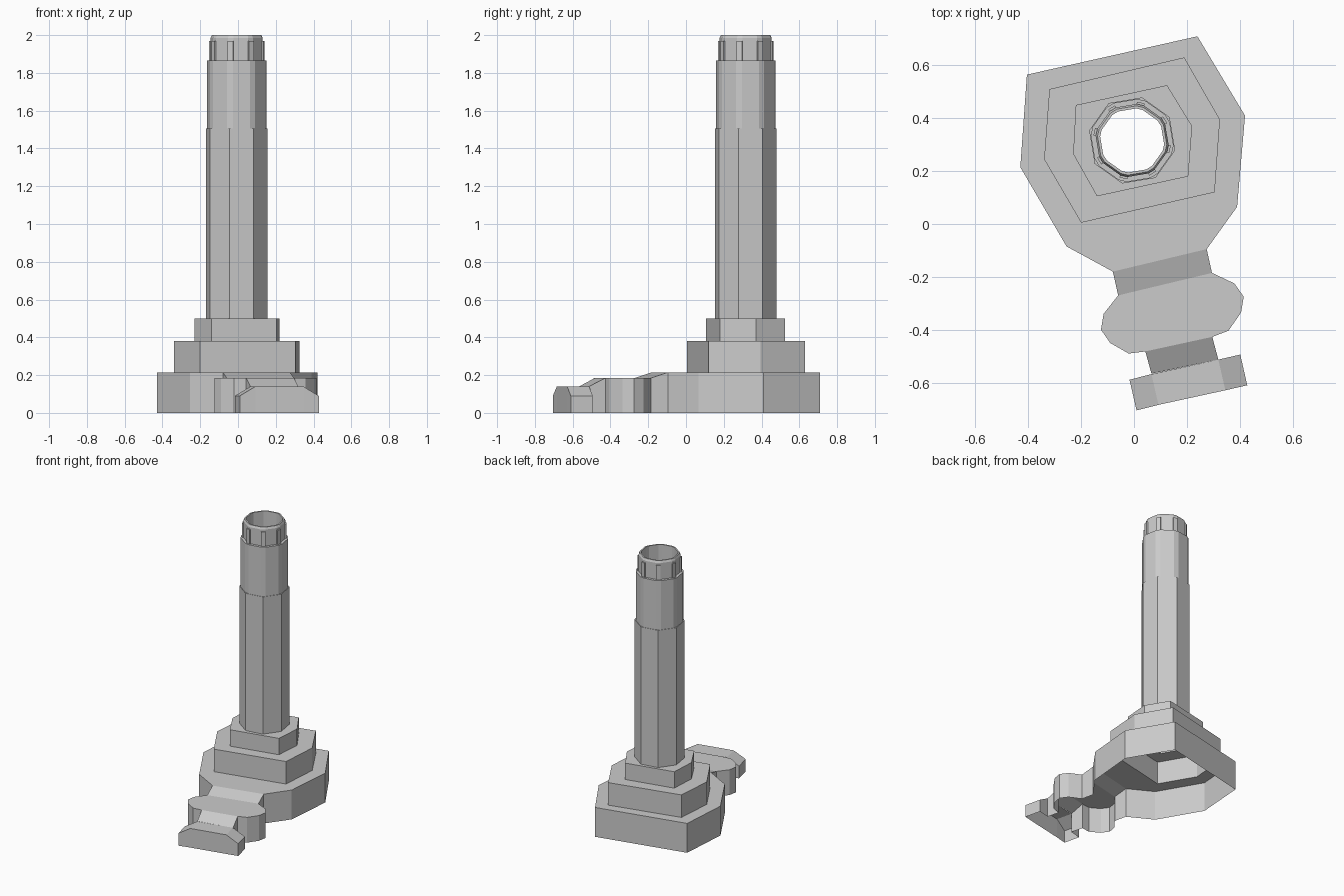
import bpy, bmesh, math
from mathutils import Vector

if "Cube" in bpy.data.objects:
    bpy.data.objects.remove(bpy.data.objects["Cube"])

CX, CY = -0.007, 0.316          # tower axis
TURN = math.radians(-13)        # rotation shared by the whole tower


def finish(bm, name):
    bmesh.ops.remove_doubles(bm, verts=bm.verts, dist=1e-5)
    bmesh.ops.recalc_face_normals(bm, faces=bm.faces)
    me = bpy.data.meshes.new(name)
    bm.to_mesh(me)
    bm.free()
    ob = bpy.data.objects.new(name, me)
    bpy.context.collection.objects.link(ob)
    return ob


def stepped_shell(name, levels, skip=()):
    """Open shell: same outline -> walls, new outline at same z -> flat ledge."""
    bm = bmesh.new()
    prev = None
    for poly, z in levels:
        ring = [bm.verts.new((x, y, z)) for x, y in poly]
        n = len(ring)
        if prev:
            pr, pz = prev
            if abs(pz - z) > 1e-6:
                for i in range(n):
                    j = (i + 1) % n
                    if not (i in skip and pz == 0):
                        bm.faces.new((pr[i], pr[j], ring[j], ring[i]))
            else:
                edges = []
                for r in (pr, ring):
                    for i in range(len(r)):
                        pair = (r[i], r[(i + 1) % len(r)])
                        edges.append(bm.edges.get(pair) or bm.edges.new(pair))
                bmesh.ops.triangle_fill(bm, edges=edges, use_beauty=True, normal=(0, 0, 1))
        prev = (ring, z)
    return finish(bm, name)


def capped_outline(name, pts, tops, skip=()):
    """Walls under an outline of (x, y, top z), plus the listed top faces."""
    bm = bmesh.new()
    top = [bm.verts.new(p) for p in pts]
    low = [bm.verts.new((p[0], p[1], 0)) for p in pts]
    n = len(pts)
    for i in range(n):
        if i not in skip:
            j = (i + 1) % n
            bm.faces.new((low[i], low[j], top[j], top[i]))
    for t in tops:
        bm.faces.new([top[i] for i in t])
    return finish(bm, name)


def octagon(r, cut=0):
    """Octagon round the tower axis; cut truncates each corner by that many degrees."""
    offs = (-cut, cut) if cut else (0,)
    angs = [TURN + math.radians(45 * k + o) for k in range(8) for o in offs]
    return [(CX + r * math.cos(a), CY + r * math.sin(a)) for a in angs]


# Stepped base, open underneath and towards the neck
base = [(.24, .71), (-.405, .565), (-.43, .215), (-.255, -.085),
        (-.08, -.18), (.275, -.095), (.39, .065), (.42, .41)]
step_1 = [(.19, .63), (-.32, .51), (-.34, .245), (-.20, .005), (.305, .12), (.325, .395)]
step_2 = [(.125, .525), (-.22, .45), (-.23, .265), (-.14, .105), (.205, .18), (.22, .37)]
stepped_shell("stepped_base", [(base, 0), (base, .215), (step_1, .215), (step_1, .38),
                               (step_2, .38), (step_2, .5), (octagon(.167), .5)], skip=(4,))

# Tower shaft with narrower upper sections and an open rim
shaft, upper = octagon(.167), octagon(.158, 6)
collar, rim, lip = octagon(.139, 6), octagon(.132, 6), octagon(.122, 6)
stepped_shell("tower", [(shaft, .5), (shaft, 1.505), (upper, 1.505), (upper, 1.865),
                        (collar, 1.865), (collar, 1.985), (rim, 2), (lip, 2), (lip, 1.87)])

# Small ribs on the collar corners
for k in range(8):
    bm = bmesh.new()
    bmesh.ops.create_cube(bm, size=1)
    bmesh.ops.scale(bm, vec=(.018, .03, .105), verts=bm.verts)
    ob = finish(bm, f"collar_rib_{k + 1}")
    a = TURN + math.radians(45 * k)
    ob.location = (CX + .138 * math.cos(a), CY + .138 * math.sin(a), 1.9175)
    ob.rotation_euler.z = a

# Sloping neck from the base to the rounded landing
capped_outline("rear_neck", [(-.08, -.18, .215), (-.06, -.27, .185),
                             (.295, -.185, .185), (.275, -.095, .215)],
               [(0, 1, 2, 3)], skip=(1, 3))

# Rounded landing
landing = [(-.06, -.27), (-.115, -.34), (-.125, -.40), (-.09, -.45), (-.02, -.49),
           (.043, -.482), (.296, -.427), (.357, -.404), (.405, -.335), (.415, -.275),
           (.38, -.225), (.295, -.185)]
capped_outline("landing", [(x, y, .185) for x, y in landing], [range(12)], skip=(5, 11))

# Sloping neck from the landing to the front step
capped_outline("front_neck", [(.043, -.482, .185), (.066, -.566, .14),
                              (.319, -.513, .14), (.296, -.427, .185)],
               [(0, 1, 2, 3)], skip=(1, 3))

# Front step with sloped ends
back = [(-.017, -.589, .09), (.066, -.568, .14), (.319, -.513, .14), (.402, -.494, .09)]
front = [(x + .0265, y - .116, z) for x, y, z in reversed(back)]
capped_outline("front_step", back + front,
               [(0, 1, 6, 7), (1, 2, 5, 6), (2, 3, 4, 5)], skip=(1,))
